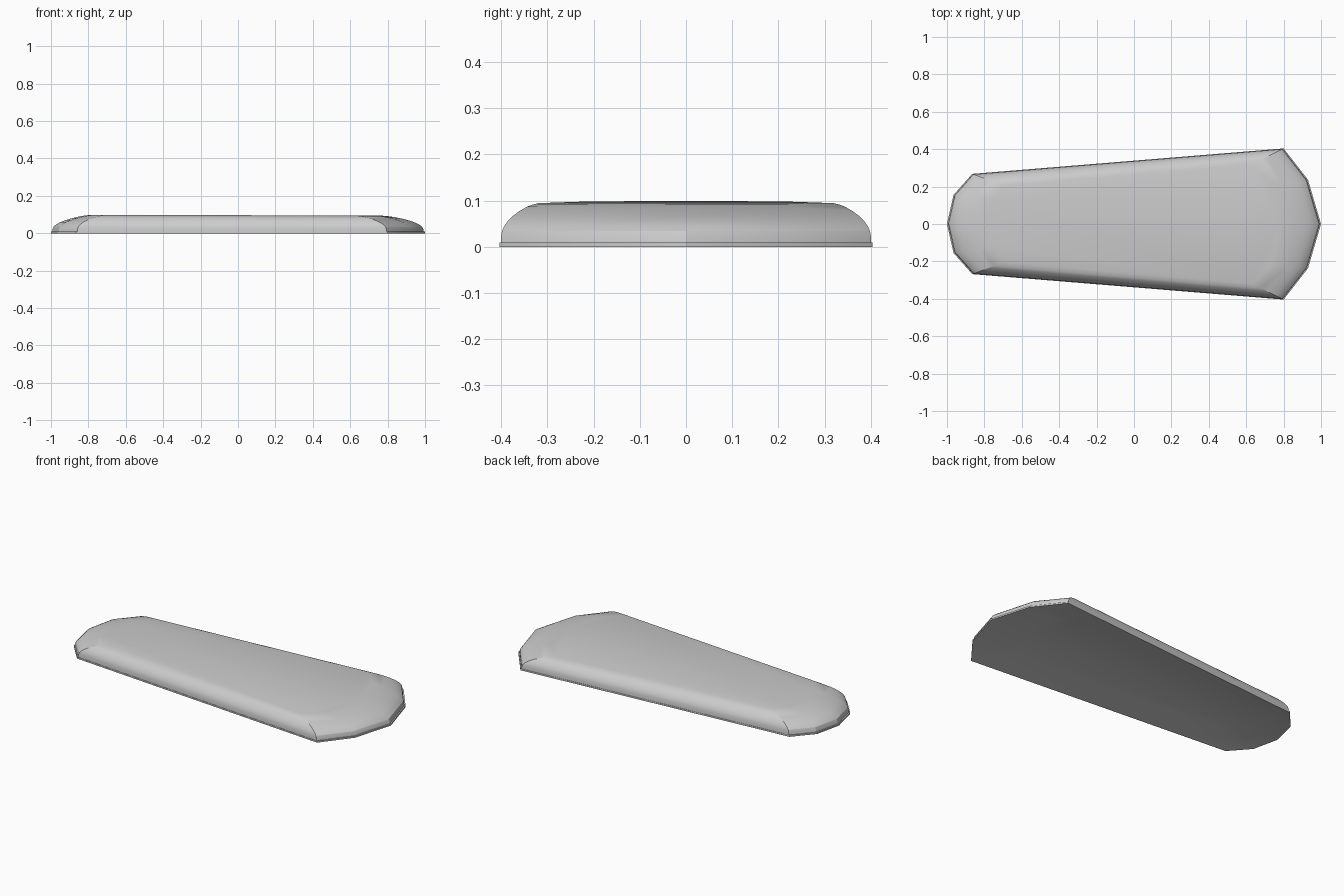
import bpy, bmesh, math

if "Cube" in bpy.data.objects:
    bpy.data.objects.remove(bpy.data.objects["Cube"])

# half outlines (y >= 0), from narrow tip round to wide tip
OUTER = [(-1, 0), (-.965, .155), (-.865, .268), (.8, .404), (.93, .237), (1, 0)]
TOP = [(-.78, 0), (-.765, .12), (-.70, .205), (.63, .32), (.735, .215), (.77, 0)]
UNDER = [(-.76, 0), (-.74, .08), (-.66, .145), (.60, .255), (.69, .16), (.72, 0)]
# shoulder profile: inward fraction, height fraction
SHOULDER = [(.01, .16), (.035, .30), (.10, .43), (.2, .56), (.33, .68),
            (.5, .80), (.7, .91), (.85, .965), (1, 1)]
LIP_Z = .009
RECESS_Z = .042


def mirrored(half):
    return half + [(x, -y) for x, y in reversed(half[1:-1])]


def top_z(x):
    return .0965 - .003 * x


outer = mirrored(OUTER)
wall = [(x * .993, y * .993) for x, y in outer]
top = mirrored(TOP)
under = mirrored(UNDER)

# recessed underside, thin lip, then rounded shoulder up to the top
rings = [[(x, y, RECESS_Z) for x, y in under],
         [(x, y, 0) for x, y in outer],
         [(x, y, LIP_Z) for x, y in outer],
         [(x, y, LIP_Z) for x, y in wall]]
for f, h in SHOULDER:
    rings.append([(wx + (tx - wx) * f, wy + (ty - wy) * f,
                   LIP_Z + (top_z(tx) - LIP_Z) * h)
                  for (wx, wy), (tx, ty) in zip(wall, top)])

bm = bmesh.new()
loops = [[bm.verts.new(p) for p in r] for r in rings]
n = len(outer)
for a, b in zip(loops, loops[1:]):
    for i in range(n):
        j = (i + 1) % n
        bm.faces.new((a[i], a[j], b[j], b[i]))
# flat top and underside floor
bm.faces.new(loops[-1])
bm.faces.new(loops[0])
bmesh.ops.recalc_face_normals(bm, faces=bm.faces)

mesh = bpy.data.meshes.new("shell_cover")
bm.to_mesh(mesh)
bm.free()
cover = bpy.data.objects.new("shell_cover", mesh)
bpy.context.collection.objects.link(cover)
bpy.context.view_layer.objects.active = cover
cover.select_set(True)
bpy.ops.object.shade_smooth_by_angle(angle=math.radians(22))
